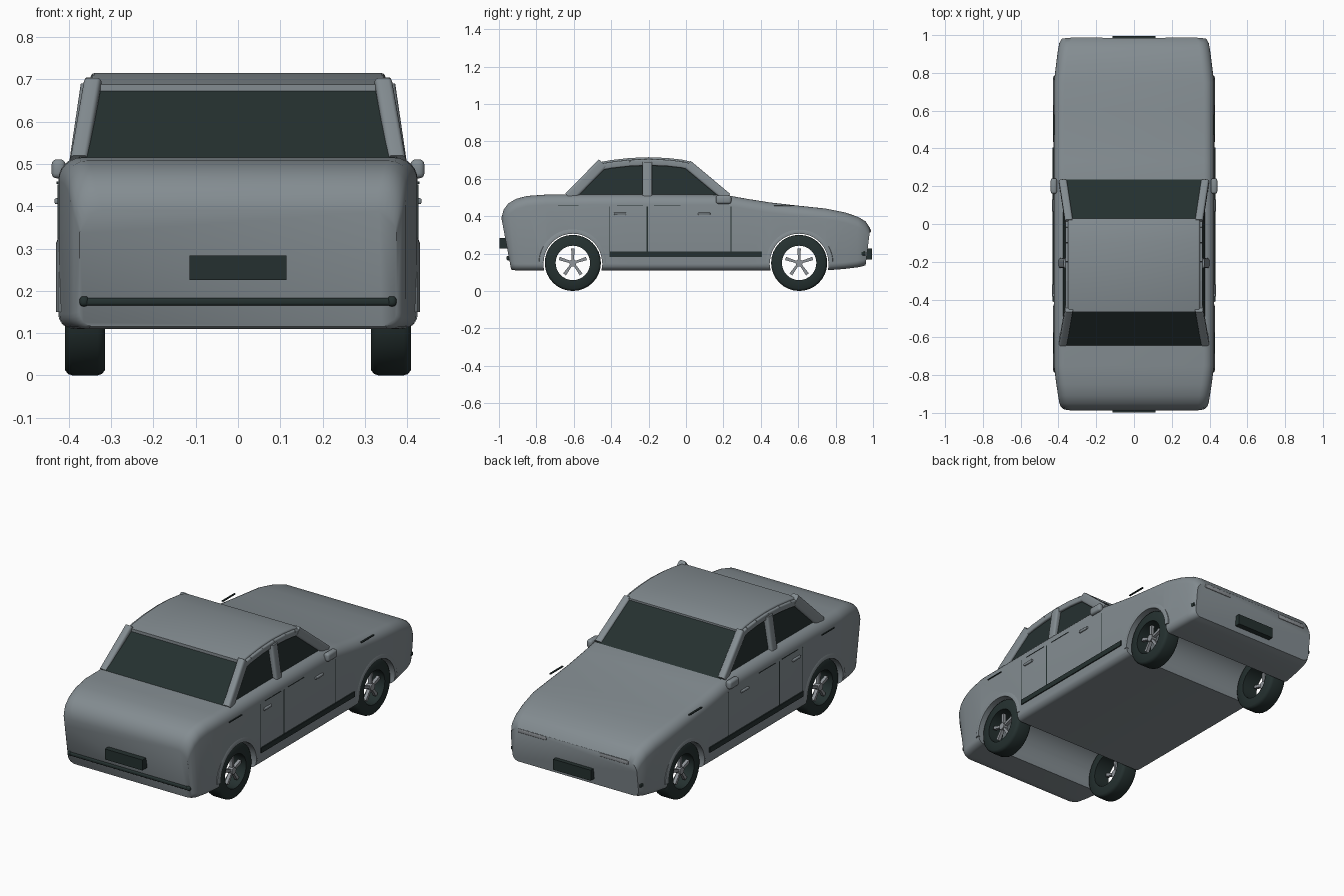
import bpy, bmesh, math
from mathutils import Vector, Matrix

cube = bpy.data.objects.get("Cube")
if cube:
    bpy.data.objects.remove(cube)


def material(name, rgb):
    m = bpy.data.materials.new(name)
    m.use_nodes = True
    m.diffuse_color = (*rgb, 1)
    m.node_tree.nodes["Principled BSDF"].inputs["Base Color"].default_value = (*rgb, 1)
    return m


PAINT = material("grey paint", (0.23, 0.265, 0.285))
DARK = material("dark glass and rubber", (0.018, 0.03, 0.029))
METAL = material("wheel metal", (0.28, 0.3, 0.32))


def finish(name, bm, mat, smooth=40):
    bmesh.ops.recalc_face_normals(bm, faces=bm.faces)
    me = bpy.data.meshes.new(name)
    bm.to_mesh(me)
    bm.free()
    ob = bpy.data.objects.new(name, me)
    me.materials.append(mat)
    bpy.context.collection.objects.link(ob)
    if smooth:
        shade(ob, smooth)
    return ob


def shade(ob, angle):
    bpy.ops.object.select_all(action="DESELECT")
    ob.select_set(True)
    bpy.context.view_layer.objects.active = ob
    bpy.ops.object.shade_smooth_by_angle(angle=math.radians(angle))


def box(name, lo, hi, mat, bevel=0.0):
    bm = bmesh.new()
    lo, hi = Vector(lo), Vector(hi)
    bmesh.ops.create_cube(bm, size=1)
    for v in bm.verts:
        v.co = (lo + hi) / 2 + v.co * (hi - lo)
    if bevel:
        bmesh.ops.bevel(bm, geom=bm.edges[:], offset=bevel, segments=3, profile=0.5, affect="EDGES")
    return finish(name, bm, mat)


def side_box(name, x, y, z, mat, bevel=0.0):
    """The same box on the left and the right side."""
    box("left_" + name, (x[0], y[0], z[0]), (x[1], y[1], z[1]), mat, bevel)
    box("right_" + name, (-x[1], y[0], z[0]), (-x[0], y[1], z[1]), mat, bevel)


def loft(name, rings, mat, smooth=40):
    bm = bmesh.new()
    rows = [[bm.verts.new(p) for p in r] for r in rings]
    n = len(rows[0])
    for a, b in zip(rows, rows[1:]):
        for i in range(n):
            j = (i + 1) % n
            bm.faces.new((a[i], a[j], b[j], b[i]))
    bm.faces.new(rows[0])
    bm.faces.new(rows[-1])
    return finish(name, bm, mat, smooth)


def section(y_top, y_low, w, top, low, r_top=0.055, r_low=0.035, steps=6):
    """Rounded rectangle across the car, leaning from y_low to y_top."""
    pts = []
    for sx, sz, r, start in ((1, 1, r_top, 0), (-1, 1, r_top, 90), (-1, -1, r_low, 180), (1, -1, r_low, 270)):
        cx, cz = sx * (w - r), (top - r if sz > 0 else low + r)
        for i in range(steps + 1):
            a = math.radians(start + 90 * i / steps)
            z = cz + r * math.sin(a)
            t = (z - low) / (top - low)
            pts.append((cx + r * math.cos(a), y_low + (y_top - y_low) * t, z))
    return pts


# Lower body
body = loft("body", [section(*s) for s in (
    (-0.987, -0.935, 0.375, 0.39, 0.115), (-0.975, -0.925, 0.388, 0.435, 0.112),
    (-0.95, -0.91, 0.396, 0.468, 0.11), (-0.91, -0.89, 0.402, 0.492, 0.11),
    (-0.85, -0.85, 0.411, 0.508, 0.11), (-0.75, -0.75, 0.424, 0.515, 0.11),
    (-0.3, -0.3, 0.425, 0.517, 0.11), (0.2, 0.2, 0.425, 0.515, 0.11),
    (0.33, 0.33, 0.425, 0.492, 0.11), (0.45, 0.45, 0.425, 0.473, 0.11),
    (0.61, 0.61, 0.425, 0.455, 0.11), (0.75, 0.75, 0.424, 0.44, 0.11),
    (0.85, 0.85, 0.412, 0.42, 0.118), (0.92, 0.915, 0.403, 0.396, 0.126),
    (0.96, 0.94, 0.396, 0.372, 0.131), (0.985, 0.96, 0.385, 0.335, 0.137))], PAINT)

# Wheel tunnels cut through the body
AXLES = {"rear": -0.605, "nose": 0.605}
for y in AXLES.values():
    bm = bmesh.new()
    bmesh.ops.create_cone(bm, cap_ends=True, segments=48, radius1=0.158, radius2=0.158, depth=1.2,
                          matrix=Matrix.Translation((0, y, 0.15)) @ Matrix.Rotation(math.pi / 2, 4, "Y"))
    cutter = finish("wheel_cutter", bm, PAINT)
    cutter.hide_render = True
    mod = body.modifiers.new("wheel_tunnel", "BOOLEAN")
    mod.operation, mod.object, mod.solver = "DIFFERENCE", cutter, "EXACT"
    bpy.context.view_layer.objects.active = body
    bpy.ops.object.modifier_apply(modifier=mod.name)
    bpy.data.objects.remove(cutter)
shade(body, 40)


def revolve(name, profile, centre, mat, a0=0, a1=360, steps=32):
    """Turn a closed (x, radius) profile round the axle."""
    full = a1 - a0 == 360
    rings = []
    for i in range(steps + 1):
        a = math.radians(a0 + (a1 - a0) * i / steps)
        rings.append([(centre[0] + x, centre[1] + r * math.cos(a), centre[2] + r * math.sin(a)) for x, r in profile])
    if not full:
        return loft(name, rings, mat)
    bm = bmesh.new()
    rows = [[bm.verts.new(p) for p in r] for r in rings[:-1]]
    for k, a in enumerate(rows):
        b = rows[(k + 1) % steps]
        for i in range(len(a)):
            j = (i + 1) % len(a)
            bm.faces.new((a[i], a[j], b[j], b[i]))
    return finish(name, bm, mat)


# Wheels with open five-spoke centres, and soft arch lips
TYRE = [(-0.047, 0.092), (-0.047, 0.138), (-0.04, 0.147), (-0.03, 0.15),
        (0.03, 0.15), (0.04, 0.147), (0.047, 0.138), (0.047, 0.092)]
for end, y in AXLES.items():
    for side, s in (("left", 1), ("right", -1)):
        tag = f"{side}_{end}"
        revolve(tag + "_tyre", TYRE, (s * 0.362, y, 0.15), DARK)
        lip = [(s * x, r) for x, r in ((-0.01, 0.156), (0.004, 0.156), (0.006, 0.164), (0, 0.18), (-0.01, 0.184))]
        revolve(tag + "_arch_lip", lip, (s * 0.424, y, 0.15), PAINT, 0, 180)
        bm = bmesh.new()
        bmesh.ops.create_cone(bm, cap_ends=True, segments=16, radius1=0.019, radius2=0.019, depth=0.03,
                              matrix=Matrix.Rotation(math.pi / 2, 4, "Y"))
        for k in range(5):
            new = bmesh.ops.create_cube(bm, size=1)["verts"]
            for v in new:
                wide = 0.018 if v.co.z > 0 else 0.012
                v.co = (v.co.x * 0.018, v.co.y * wide, 0.042 + v.co.z * 0.068)
            bmesh.ops.rotate(bm, verts=new, cent=(0, 0, 0), matrix=Matrix.Rotation(math.tau * k / 5, 3, "X"))
        bmesh.ops.translate(bm, verts=bm.verts, vec=(s * 0.385, y, 0.15))
        finish(tag + "_spokes", bm, METAL)

# Glass cabin
loft("cabin_glass", [[(sx * w, y, z) for sx, y in ((1, y0), (1, y1), (-1, y1), (-1, y0))]
                     for w, y0, y1, z in ((0.378, -0.655, 0.24, 0.505), (0.345, -0.445, 0.018, 0.69))], DARK, 0)

# Curved roof panel
ROOF = ((-0.465, 0.688), (-0.4, 0.7), (-0.3, 0.711), (-0.2, 0.715), (-0.1, 0.711), (-0.02, 0.702), (0.03, 0.69))
loft("roof", [section(y, y, 0.349, z, z - 0.028, 0.01, 0.008, 3) for y, z in ROOF], PAINT)


def pillar(name, foot, head, wide, deep):
    """Rounded beam; its outer face follows the line from foot to head."""
    foot, head = Vector(foot), Vector(head)
    d = (head - foot).normalized()
    u = Vector((1, 0, 0))
    v = d.cross(u).normalized()
    for side, s in (("left", 1), ("right", -1)):
        bm = bmesh.new()
        bmesh.ops.create_cube(bm, size=1)
        bmesh.ops.bevel(bm, geom=[e for e in bm.edges if abs(e.verts[0].co.z - e.verts[1].co.z) > 0.5],
                        offset=0.25, segments=4, profile=0.5, affect="EDGES")
        for p in bm.verts:
            q = foot.lerp(head, p.co.z + 0.5) + u * p.co.x * wide + v * p.co.y * deep
            p.co = (s * q.x, q.y, q.z)
        finish(f"{side}_{name}", bm, PAINT)


pillar("rear_pillar", (0.376, -0.625, 0.5), (0.344, -0.445, 0.683), 0.042, 0.058)
pillar("windscreen_pillar", (0.376, 0.22, 0.5), (0.344, 0.008, 0.677), 0.042, 0.05)
pillar("door_pillar", (0.384, -0.207, 0.5), (0.356, -0.207, 0.69), 0.032, 0.052)
for a, b in zip(ROOF[:-1], ROOF[1:]):
    pillar("roof_rail", (0.35, a[0], a[1] - 0.027), (0.35, b[0], b[1] - 0.027), 0.026, 0.034)

# Side details
side_box("sill_strip", (0.42, 0.431), (-0.41, 0.405), (0.182, 0.21), DARK)
for y, w in ((-0.41, 0.004), (-0.207, 0.009), (0.24, 0.004)):
    side_box("door_gap", (0.42, 0.4265), (y - w / 2, y + w / 2), (0.21, 0.452), DARK)
for y in (-0.353, 0.097):
    side_box("door_handle", (0.42, 0.434), (y - 0.033, y + 0.033), (0.405, 0.419), PAINT, 0.004)
for y in (-0.63, 0.525):
    side_box("waist_trim", (0.42, 0.429), (y - 0.055, y + 0.055), (0.453, 0.458), DARK)
for y in (-0.3, -0.1):
    side_box("window_trim", (0.41, 0.427), (y - 0.07, y + 0.07), (0.453, 0.456), DARK)
side_box("mirror", (0.408, 0.441), (0.16, 0.242), (0.466, 0.511), PAINT, 0.012)
side_box("mirror_arm", (0.365, 0.415), (0.185, 0.215), (0.474, 0.49), PAINT)

# End details: number plates, bumper strip, slim lamps
box("rear_plate", (-0.115, -0.998, 0.226), (0.115, -0.95, 0.284), DARK)
box("nose_plate", (-0.115, 0.96, 0.168), (0.115, 0.995, 0.226), DARK)
box("bumper_strip", (-0.365, -0.958, 0.165), (0.365, -0.93, 0.183), DARK, 0.006)
side_box("bumper_end", (0.353, 0.375), (-0.96, -0.93), (0.163, 0.187), DARK, 0.009)
side_box("lamp", (0.165, 0.337), (0.955, 0.988), (0.312, 0.332), METAL, 0.004)
side_box("nose_marker", (0.378, 0.398), (0.935, 0.96), (0.19, 0.21), DARK, 0.004)
